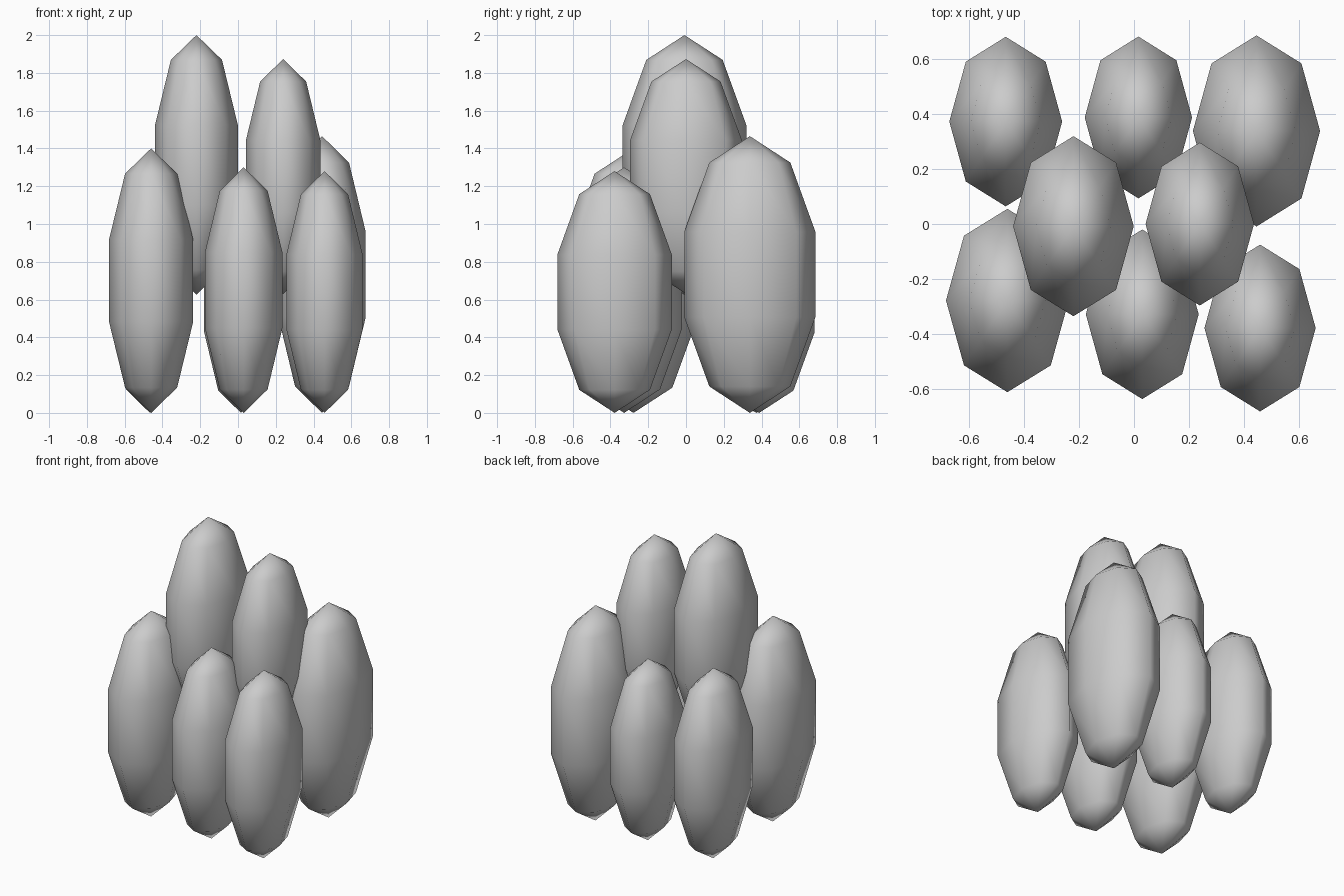
import bpy, math

if "Cube" in bpy.data.objects:
    bpy.data.objects.remove(bpy.data.objects["Cube"])

# ring nearest the equator sits at sin(72 deg) of the full radius
RING = math.sin(math.radians(72))


def pod(name, x, y, half_x, half_y, bottom, top):
    """Tall low-poly ellipsoid, 8 sides and 5 bands, smooth shaded."""
    bpy.ops.mesh.primitive_uv_sphere_add(segments=8, ring_count=5, radius=1,
                                         location=(x, y, (bottom + top) / 2))
    ob = bpy.context.object
    ob.name = name
    ob.scale = (half_x / RING, half_y / RING, (top - bottom) / 2)
    bpy.ops.object.transform_apply(location=False, rotation=False, scale=True)
    bpy.ops.object.shade_smooth()
    return ob


# front row
pod("front_left_pod", -0.46, -0.278, 0.223, 0.333, 0, 1.40)
pod("front_middle_pod", 0.03, -0.328, 0.205, 0.308, 0, 1.30)
pod("front_right_pod", 0.458, -0.378, 0.202, 0.303, 0, 1.28)

# back row
pod("back_left_pod", -0.466, 0.372, 0.205, 0.308, 0, 1.295)
pod("back_middle_pod", 0.016, 0.387, 0.195, 0.294, 0, 1.235)
pod("back_right_pod", 0.445, 0.338, 0.231, 0.347, 0, 1.465)

# upper pair
pod("upper_left_pod", -0.22, -0.008, 0.219, 0.327, 0.625, 2.0)
pod("upper_right_pod", 0.239, 0.0, 0.197, 0.296, 0.63, 1.873)
